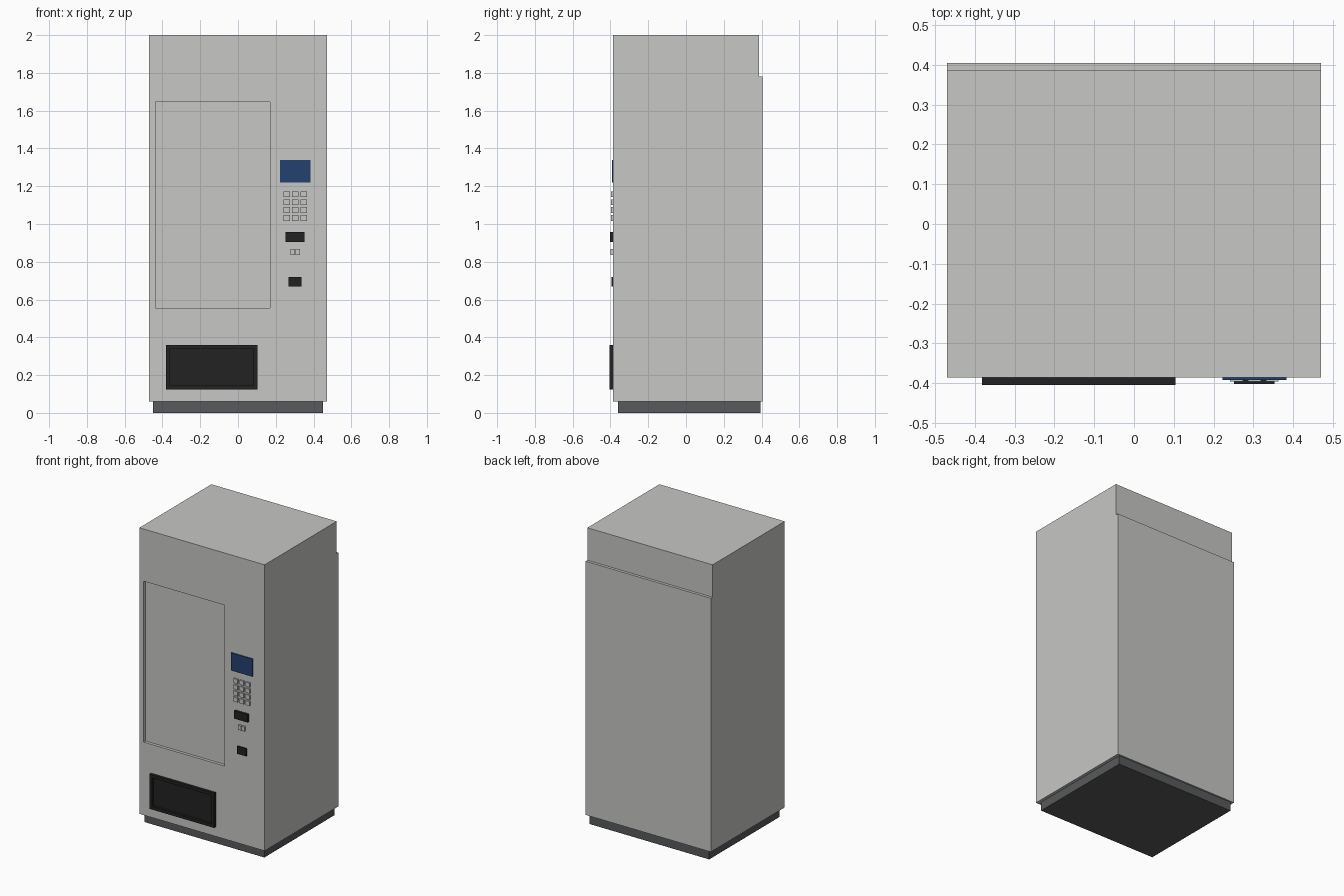
import bpy
import bmesh
from mathutils import Vector

if "Cube" in bpy.data.objects:
    bpy.data.objects.remove(bpy.data.objects["Cube"], do_unlink=True)


def material(name, r, g, b):
    mat = bpy.data.materials.new(name)
    mat.use_nodes = True
    mat.diffuse_color = (r, g, b, 1)
    shader = mat.node_tree.nodes["Principled BSDF"]
    shader.inputs["Base Color"].default_value = (r, g, b, 1)
    shader.inputs["Roughness"].default_value = 0.6
    return mat


PALE = material("pale grey", 0.57, 0.58, 0.555)
DARK = material("dark grey", 0.098, 0.1, 0.107)
BLACK = material("black", 0.016, 0.016, 0.016)
BLUE = material("screen blue", 0.017, 0.052, 0.162)

FRONT, BACK = -0.386, 0.405


def prism(name, mat, x0, x1, profile, opening=None, depth=0.02):
    """Extrude a (y, z) profile along x; optionally sink a rectangle in the front."""
    bm = bmesh.new()
    face = bm.faces.new([bm.verts.new((x0, y, z)) for y, z in profile])
    grown = bmesh.ops.extrude_face_region(bm, geom=[face])["geom"]
    verts = [v for v in grown if isinstance(v, bmesh.types.BMVert)]
    bmesh.ops.translate(bm, verts=verts, vec=(x1 - x0, 0, 0))
    bmesh.ops.recalc_face_normals(bm, faces=bm.faces[:])
    if opening:
        left, right, low, high = opening
        panel = min(bm.faces, key=lambda f: f.calc_center_median().y)
        mid = panel.calc_center_median()
        bmesh.ops.inset_individual(bm, faces=[panel], thickness=0.01)
        for v in panel.verts:
            v.co.x = left if v.co.x < mid.x else right
            v.co.z = low if v.co.z < mid.z else high
        # a second inset with no width makes the recess walls
        bmesh.ops.inset_individual(bm, faces=[panel], thickness=0)
        bmesh.ops.translate(bm, verts=panel.verts[:], vec=Vector((0, depth, 0)))
    mesh = bpy.data.meshes.new(name)
    bm.to_mesh(mesh)
    bm.free()
    mesh.materials.append(mat)
    obj = bpy.data.objects.new(name, mesh)
    bpy.context.collection.objects.link(obj)
    return obj


def box(name, mat, x0, x1, y0, y1, z0, z1, **recess):
    return prism(name, mat, x0, x1, [(y0, z0), (y1, z0), (y1, z1), (y0, z1)], **recess)


# Cabinet with a stepped back and a sunken display panel
prism("cabinet", PALE, -0.47, 0.47,
      [(FRONT, 0.06), (BACK, 0.06), (BACK, 1.78), (0.386, 1.78), (0.386, 2), (FRONT, 2)],
      opening=(-0.438, 0.17, 0.555, 1.646))

# Plinth
box("plinth", DARK, -0.45, 0.45, -0.36, 0.394, 0, 0.06)

# Collection bay with a raised rim
box("collection_bay", BLACK, -0.382, 0.104, -0.405, FRONT, 0.125, 0.36,
    opening=(-0.361, 0.083, 0.145, 0.34), depth=0.017)

# Control column
box("screen", BLUE, 0.222, 0.384, -0.393, FRONT, 1.22, 1.34)
for row in range(4):
    for col in range(3):
        x, z = 0.242 + 0.045 * col, 1.143 - 0.042 * row
        box(f"key_{row + 1}_{col + 1}", PALE, x, x + 0.032, -0.396, FRONT, z, z + 0.03)
box("note_slot", BLACK, 0.252, 0.353, -0.402, FRONT, 0.905, 0.958)
for side, x in (("right", 0.279), ("left", 0.305)):
    box(f"coin_button_{side}", PALE, x, x + 0.022, -0.399, FRONT, 0.836, 0.867)
box("coin_return", BLACK, 0.268, 0.337, -0.394, FRONT, 0.668, 0.72)
